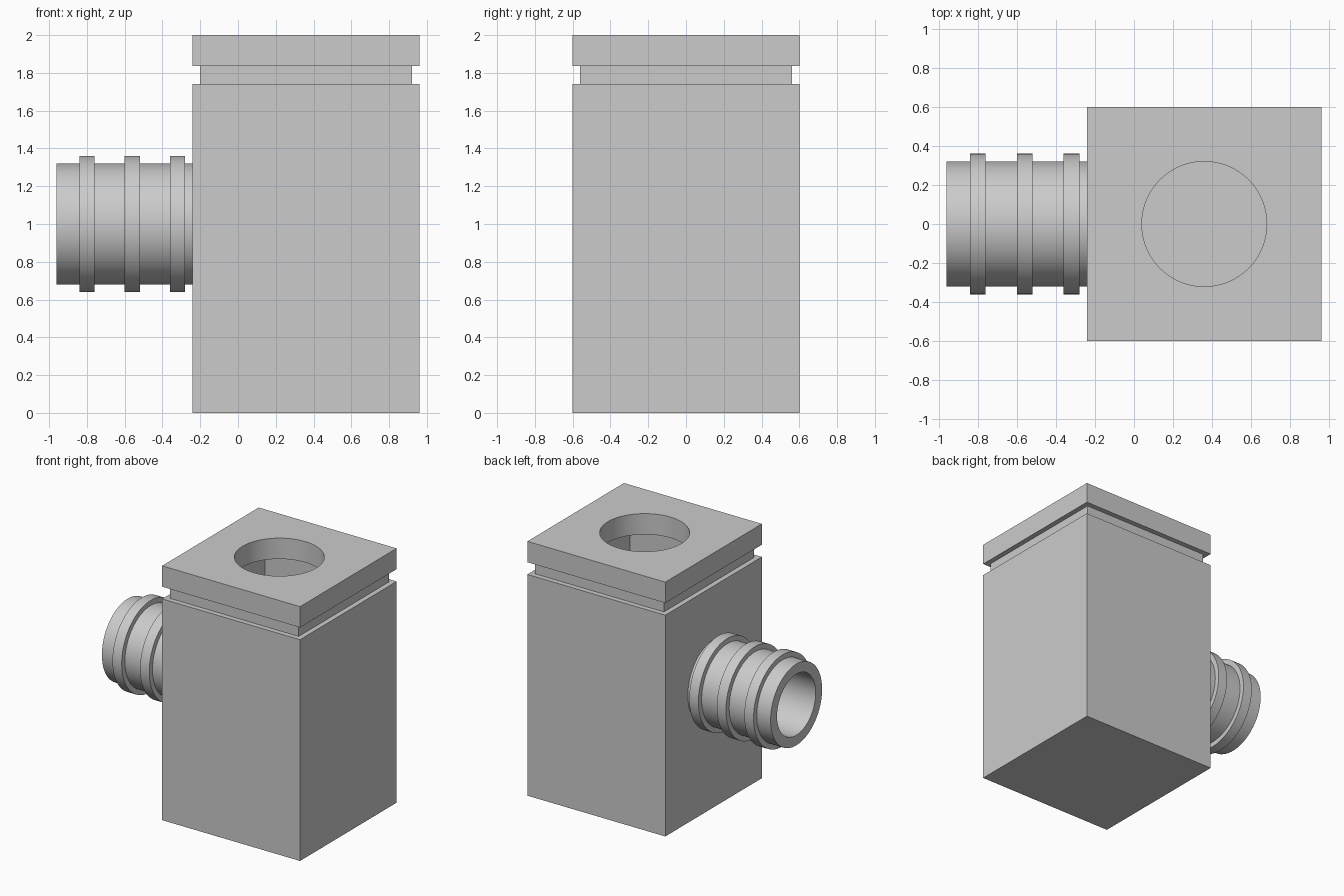
import bpy, bmesh, math
from mathutils import Matrix, Vector

if "Cube" in bpy.data.objects:
    bpy.data.objects.remove(bpy.data.objects["Cube"], do_unlink=True)

grey = bpy.data.materials.new("light_grey")
grey.use_nodes = True
colour = (0.6, 0.6, 0.6, 1)
grey.diffuse_color = colour
grey.node_tree.nodes["Principled BSDF"].inputs["Base Color"].default_value = colour

CX, PIPE_Z, SEG = 0.36, 1.0, 96
HALF, WALL, BORE = 0.6, 0.18, 0.24


def make_object(name, bm):
    bmesh.ops.recalc_face_normals(bm, faces=bm.faces)
    mesh = bpy.data.meshes.new(name)
    bm.to_mesh(mesh)
    bm.free()
    mesh.materials.append(grey)
    obj = bpy.data.objects.new(name, mesh)
    bpy.context.collection.objects.link(obj)
    return obj


def square_stack(name, profile):
    """Closed solid from stacked squares given as (half width, height)."""
    bm = bmesh.new()
    rings = [[bm.verts.new((CX + sx * h, sy * h, z))
              for sx, sy in ((-1, -1), (1, -1), (1, 1), (-1, 1))]
             for h, z in profile]
    for a, b in zip(rings, rings[1:]):
        for i in range(4):
            j = (i + 1) % 4
            bm.faces.new((a[i], a[j], b[j], b[i]))
    bm.faces.new(rings[0])
    bm.faces.new(rings[-1])
    return make_object(name, bm)


def cylinder(name, radius, length, centre, axis):
    bm = bmesh.new()
    turn = Vector((0, 0, 1)).rotation_difference(Vector(axis)).to_matrix().to_4x4()
    bmesh.ops.create_cone(bm, cap_ends=True, segments=SEG, radius1=radius,
                          radius2=radius, depth=length,
                          matrix=Matrix.Translation(centre) @ turn)
    return make_object(name, bm)


def cut(target, cutter):
    mod = target.modifiers.new("cut", 'BOOLEAN')
    mod.operation, mod.solver, mod.object = 'DIFFERENCE', 'EXACT', cutter
    bpy.context.view_layer.objects.active = target
    bpy.ops.object.modifier_apply(modifier=mod.name)
    bpy.data.objects.remove(cutter, do_unlink=True)


def smooth(obj):
    bpy.ops.object.select_all(action='DESELECT')
    obj.select_set(True)
    bpy.context.view_layer.objects.active = obj
    bpy.ops.object.shade_smooth_by_angle(angle=math.radians(30))


# Square housing with a groove below the cap
CAP = 1.836
housing = square_stack("housing", [(HALF, 0), (HALF, 1.74), (0.56, 1.74),
                                   (0.56, CAP), (HALF, CAP), (HALF, 2)])

# Hollow inside, round opening in the cap, opening into the pipe
inner = HALF - WALL
cut(housing, square_stack("cavity_cutter", [(inner, WALL), (inner, CAP)]))
cut(housing, cylinder("cap_cutter", 0.32, 0.4, (CX, 0, 2), (0, 0, 1)))
cut(housing, cylinder("port_cutter", BORE, 0.4, (CX - HALF, 0, PIPE_Z), (1, 0, 0)))
smooth(housing)

# Side pipe with three raised ribs, turned about the x axis
START, END, PIPE_R, RIB_R = CX - HALF, -0.96, 0.32, 0.36
profile = [(START, BORE), (END, BORE), (END, PIPE_R)]
for x in (-0.84, -0.6, -0.36):
    profile += [(x, PIPE_R), (x, RIB_R), (x + 0.08, RIB_R), (x + 0.08, PIPE_R)]
profile.append((START, PIPE_R))

bm = bmesh.new()
verts = [bm.verts.new((x, 0, PIPE_Z + r)) for x, r in profile]
edges = [bm.edges.new(pair) for pair in zip(verts, verts[1:])]
bmesh.ops.spin(bm, geom=verts + edges, cent=(0, 0, PIPE_Z), axis=(1, 0, 0),
               angle=math.tau, steps=SEG, use_merge=True)
bmesh.ops.remove_doubles(bm, verts=bm.verts, dist=0.0001)
pipe = make_object("ribbed_pipe", bm)
# Outer end face must look away from the housing
end_face = min(pipe.data.polygons, key=lambda p: p.center.x)
if end_face.normal.x > 0:
    pipe.data.flip_normals()
smooth(pipe)
